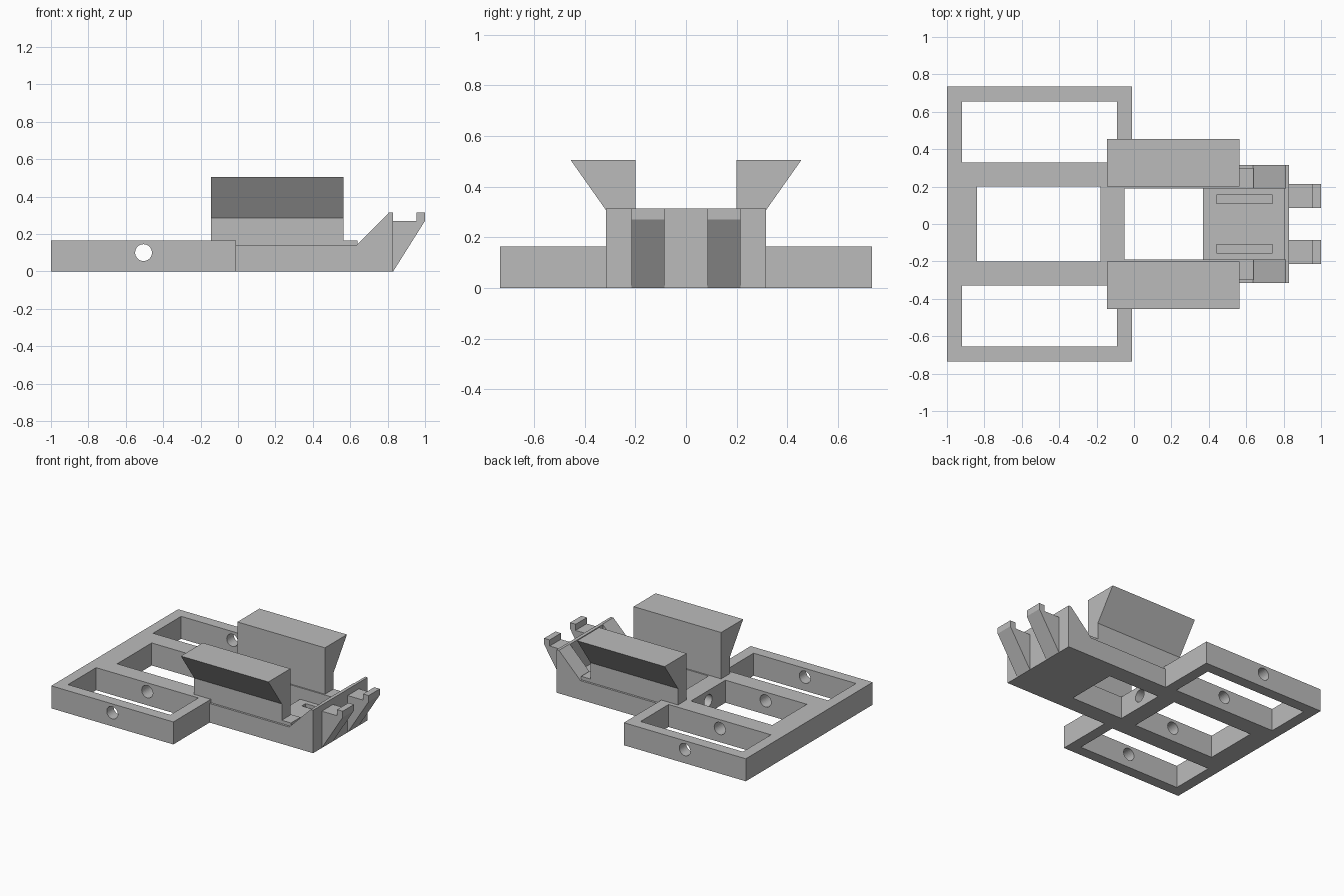
import bpy, bmesh
from mathutils import Vector

cube = bpy.data.objects.get("Cube")
if cube:
    bpy.data.objects.remove(cube, do_unlink=True)

grey = bpy.data.materials.new("matte_grey")
grey.use_nodes = True
COLOR = (0.5, 0.5, 0.5, 1)
grey.diffuse_color = COLOR
grey.node_tree.nodes["Principled BSDF"].inputs["Base Color"].default_value = COLOR


def finish(name, bm):
    bmesh.ops.recalc_face_normals(bm, faces=bm.faces)
    mesh = bpy.data.meshes.new(name)
    bm.to_mesh(mesh)
    bm.free()
    mesh.materials.append(grey)
    ob = bpy.data.objects.new(name, mesh)
    bpy.context.collection.objects.link(ob)
    return ob


def prism(name, profile, axis, start, end):
    """Extrude a profile along 'x' (points y,z) or 'y' (points x,z)."""
    bm = bmesh.new()
    place = (lambda a, b: (start, a, b)) if axis == 'x' else (lambda a, b: (a, start, b))
    face = bm.faces.new([bm.verts.new(place(a, b)) for a, b in profile])
    shift = Vector((end - start, 0, 0) if axis == 'x' else (0, end - start, 0))
    out = bmesh.ops.extrude_face_region(bm, geom=[face], use_keep_orig=True)
    verts = [g for g in out["geom"] if isinstance(g, bmesh.types.BMVert)]
    bmesh.ops.translate(bm, verts=verts, vec=shift)
    return finish(name, bm)


def box(name, x0, x1, y0, y1, z0, z1):
    return prism(name, [(x0, z0), (x1, z0), (x1, z1), (x0, z1)], 'y', y0, y1)


def cylinder(name, axis, center, radius, depth):
    bpy.ops.mesh.primitive_cylinder_add(vertices=32, radius=radius, depth=depth, location=center)
    ob = bpy.context.object
    ob.name = name
    turn = 1.5708
    ob.rotation_euler = (0, turn, 0) if axis == 'x' else (turn, 0, 0)
    return ob


def cut(target, cutter):
    cutter.hide_render = True
    cutter.hide_set(True)
    mod = target.modifiers.new("cut", 'BOOLEAN')
    mod.operation = 'DIFFERENCE'
    mod.solver = 'EXACT'
    mod.object = cutter


# Flat rear frame with three windows and a notch for the bay
frame = box("frame", -1, -0.01, -0.735, 0.735, 0, 0.165)
cut(frame, box("center_window_cutter", -0.84, -0.18, -0.2, 0.2, -0.1, 0.3))
cut(frame, box("bay_notch_cutter", -0.05, 0.1, -0.19, 0.19, -0.1, 0.3))
for s in (-1, 1):
    cut(frame, box("side_window_cutter", -0.92, -0.09, s * 0.33, s * 0.655, -0.1, 0.3))
# Cross holes through all long bars and the middle crossbar
cut(frame, cylinder("cross_hole_cutter", 'y', (-0.505, 0, 0.1), 0.045, 2))
cut(frame, cylinder("crossbar_hole_cutter", 'x', (-0.115, 0, 0.09), 0.045, 0.3))

# Bay floor with two shallow slots, and the thin end wall
floor = box("bay_floor", 0.37, 0.805, -0.19, 0.19, 0, 0.08)
for s in (-1, 1):
    cut(floor, box("slot_cutter", 0.44, 0.74, s * 0.11, s * 0.155, 0.055, 0.2))
box("end_wall", 0.805, 0.83, -0.19, 0.19, 0, 0.315)

rail = [(-0.01, 0), (0.83, 0), (0.83, 0.315), (0.81, 0.315), (0.635, 0.14), (-0.01, 0.14)]
flare = [(0.2, 0.14), (0.3, 0.14), (0.3, 0.285), (0.455, 0.505), (0.2, 0.505)]
hook = [(0.83, 0), (1, 0.27), (1, 0.315), (0.955, 0.315), (0.955, 0.27), (0.83, 0.27)]

for s, side in ((-1, "front"), (1, "back")):
    # Side rail with sloped gusset, and its raised inner ledge
    prism(side + "_rail", rail, 'y', s * 0.19, s * 0.315)
    box(side + "_ledge", -0.01, 0.64, s * 0.19, s * 0.3, 0.14, 0.165)
    # Flared block standing on the rail
    prism(side + "_flared_block", [(s * y, z) for y, z in flare], 'x', -0.145, 0.565)
    # Hook on the end wall
    prism(side + "_hook", hook, 'y', s * 0.085, s * 0.215)
